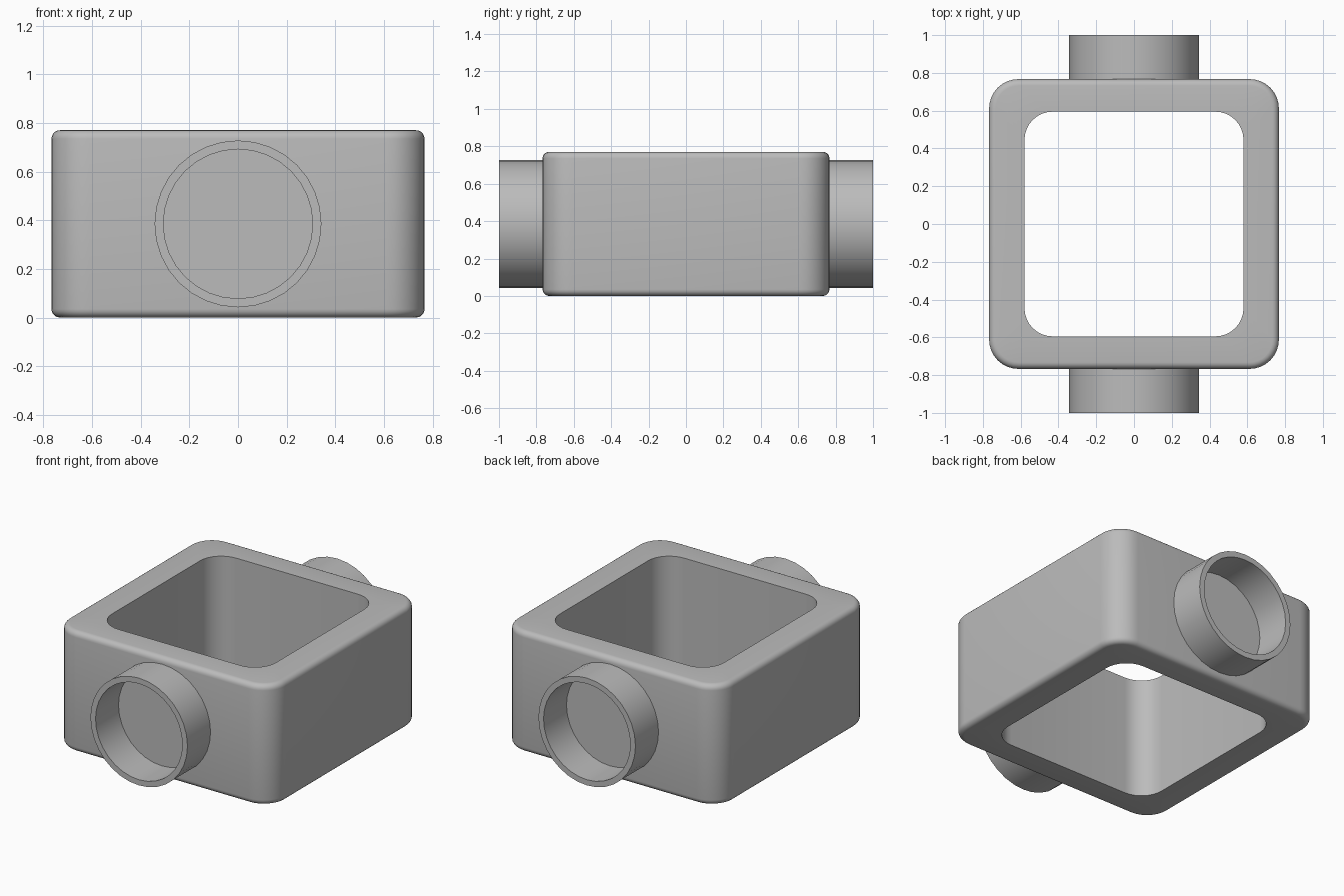
import bpy
import bmesh
from math import sin, cos, pi, radians

HALF, HEIGHT = 0.767, 0.77
EDGE = 0.035          # rounding of the top and bottom rims
CORNER_STEPS = 8

cube = bpy.data.objects.get("Cube")
if cube:
    bpy.data.objects.remove(cube, do_unlink=True)

grey = bpy.data.materials.new("plain grey")
grey.use_nodes = True
colour = (0.5, 0.5, 0.5, 1)
grey.diffuse_color = colour
grey.node_tree.nodes["Principled BSDF"].inputs["Base Color"].default_value = colour


def rounded_rect(hx, hy, r, z):
    """Closed loop of points around a rounded rectangle."""
    points = []
    for k, (sx, sy) in enumerate([(1, 1), (-1, 1), (-1, -1), (1, -1)]):
        for i in range(CORNER_STEPS + 1):
            a = (k + i / CORNER_STEPS) * pi / 2
            points.append((sx * (hx - r) + r * cos(a), sy * (hy - r) + r * sin(a), z))
    return points


def circle(r, y, n=32):
    return [(r * cos(2 * pi * i / n), y, HEIGHT / 2 + r * sin(2 * pi * i / n)) for i in range(n)]


def loft(name, loops, cyclic=False):
    """Skin a list of equal loops into a mesh object."""
    bm = bmesh.new()
    rings = [[bm.verts.new(p) for p in loop] for loop in loops]
    pairs = list(zip(rings, rings[1:]))
    if cyclic:
        pairs.append((rings[-1], rings[0]))
    else:
        bm.faces.new(rings[0])
        bm.faces.new(rings[-1])
    for a, b in pairs:
        for i in range(len(a)):
            j = (i + 1) % len(a)
            bm.faces.new((a[i], a[j], b[j], b[i]))
    bmesh.ops.recalc_face_normals(bm, faces=bm.faces)
    mesh = bpy.data.meshes.new(name)
    bm.to_mesh(mesh)
    bm.free()
    mesh.materials.append(grey)
    obj = bpy.data.objects.new(name, mesh)
    bpy.context.collection.objects.link(obj)
    bpy.ops.object.select_all(action="DESELECT")
    obj.select_set(True)
    bpy.context.view_layer.objects.active = obj
    bpy.ops.object.shade_smooth_by_angle(angle=radians(35))
    return obj


# Square frame: rounded outer wall, then the straight inner opening
loops = []
for base_z, start in ((EDGE, -pi / 2), (HEIGHT - EDGE, 0)):
    for i in range(6):
        a = start + i / 5 * pi / 2
        inset = EDGE * (1 - cos(a))
        loops.append(rounded_rect(HALF - inset, HALF - inset, 0.155 - inset, base_z + EDGE * sin(a)))
loops += [rounded_rect(0.58, 0.595, 0.15, z) for z in (HEIGHT, 0)]
loft("frame", loops, cyclic=True)

# Round sockets on the front and back walls, floored by the wall face
for side, name in ((-1, "front_socket"), (1, "back_socket")):
    loft(name, [circle(r, side * y) for r, y in
                ((0.343, HALF - 0.02), (0.343, 1.0), (0.307, 1.0), (0.307, HALF + 0.001))])
